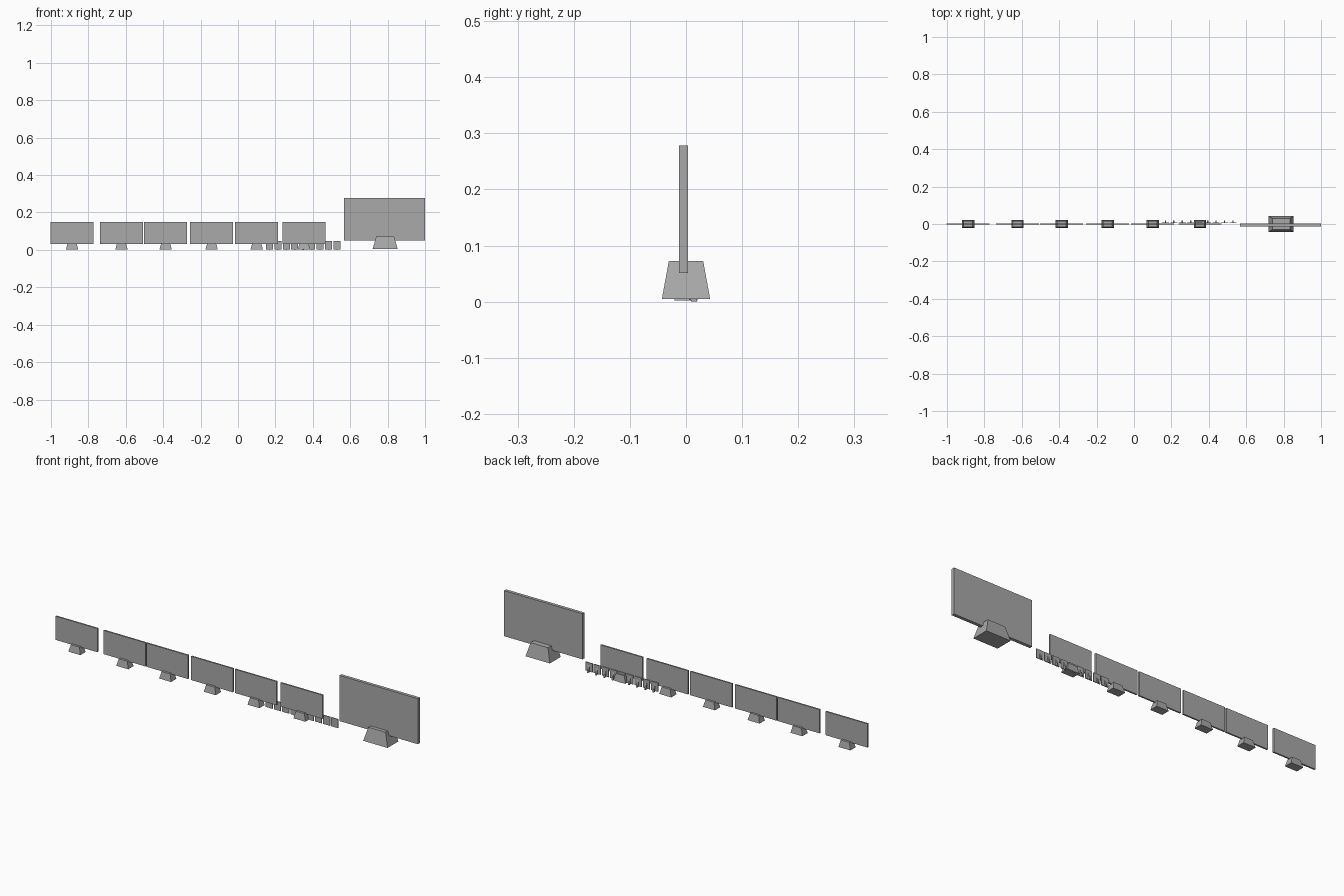
import bpy
import bmesh

cube = bpy.data.objects.get("Cube")
if cube:
    bpy.data.objects.remove(cube, do_unlink=True)

grey = bpy.data.materials.new("plain grey")
grey.use_nodes = True
COLOUR = (0.4, 0.4, 0.4, 1)
grey.diffuse_color = COLOUR
grey.node_tree.nodes["Principled BSDF"].inputs["Base Color"].default_value = COLOUR


def finish(name, bm):
    bmesh.ops.recalc_face_normals(bm, faces=bm.faces)
    mesh = bpy.data.meshes.new(name)
    bm.to_mesh(mesh)
    bm.free()
    mesh.materials.append(grey)
    obj = bpy.data.objects.new(name, mesh)
    bpy.context.collection.objects.link(obj)
    return obj


def block(name, x, y, z, taper_x=1.0, taper_y=1.0):
    """Box between (min, max) pairs, its top scaled about its centre."""
    bm = bmesh.new()
    bmesh.ops.create_cube(bm, size=1)
    for v in bm.verts:
        tx, ty = (taper_x, taper_y) if v.co.z > 0 else (1, 1)
        v.co.x = sum(x) / 2 + v.co.x * (x[1] - x[0]) * tx
        v.co.y = sum(y) / 2 + v.co.y * (y[1] - y[0]) * ty
        v.co.z = z[0] if v.co.z < 0 else z[1]
    return finish(name, bm)


def fin(name, x, width, profile):
    """Side profile of (y, z) points extruded along x."""
    bm = bmesh.new()
    face = bm.faces.new([bm.verts.new((x - width / 2, y, z)) for y, z in profile])
    ext = bmesh.ops.extrude_face_region(bm, geom=[face])
    for v in ext["geom"]:
        if isinstance(v, bmesh.types.BMVert):
            v.co.x += width
    return finish(name, bm)


def span(centre, half):
    return (centre - half, centre + half)


# Large panel with its tapered foot
block("large_panel", (0.567, 1.0), (-0.0125, 0.0035), (0.051, 0.278))
block("large_foot", span(0.787, 0.067), span(0, 0.043), (0.005, 0.073), 0.71, 0.71)

# Row of small panels, each on a tapered foot
for i, x in enumerate((-0.887, -0.623, -0.387, -0.141, 0.1, 0.353)):
    block(f"small_panel_{i + 1}", span(x, 0.115), (-0.004, 0.004), (0.032, 0.15))
    block(f"small_foot_{i + 1}", span(x, 0.033), span(0, 0.021), (0.002, 0.037), 0.71, 0.71)

# Tiny cards, each propped up by a fin at the back
for i in range(9):
    x = 0.168 + i * 0.0451
    block(f"card_{i + 1}", span(x, 0.0187), (0.005, 0.009), (0.003, 0.047))
    fin(f"card_prop_{i + 1}", x, 0.007, [(0.009, 0.0), (0.02, 0.0), (0.009, 0.034)])
